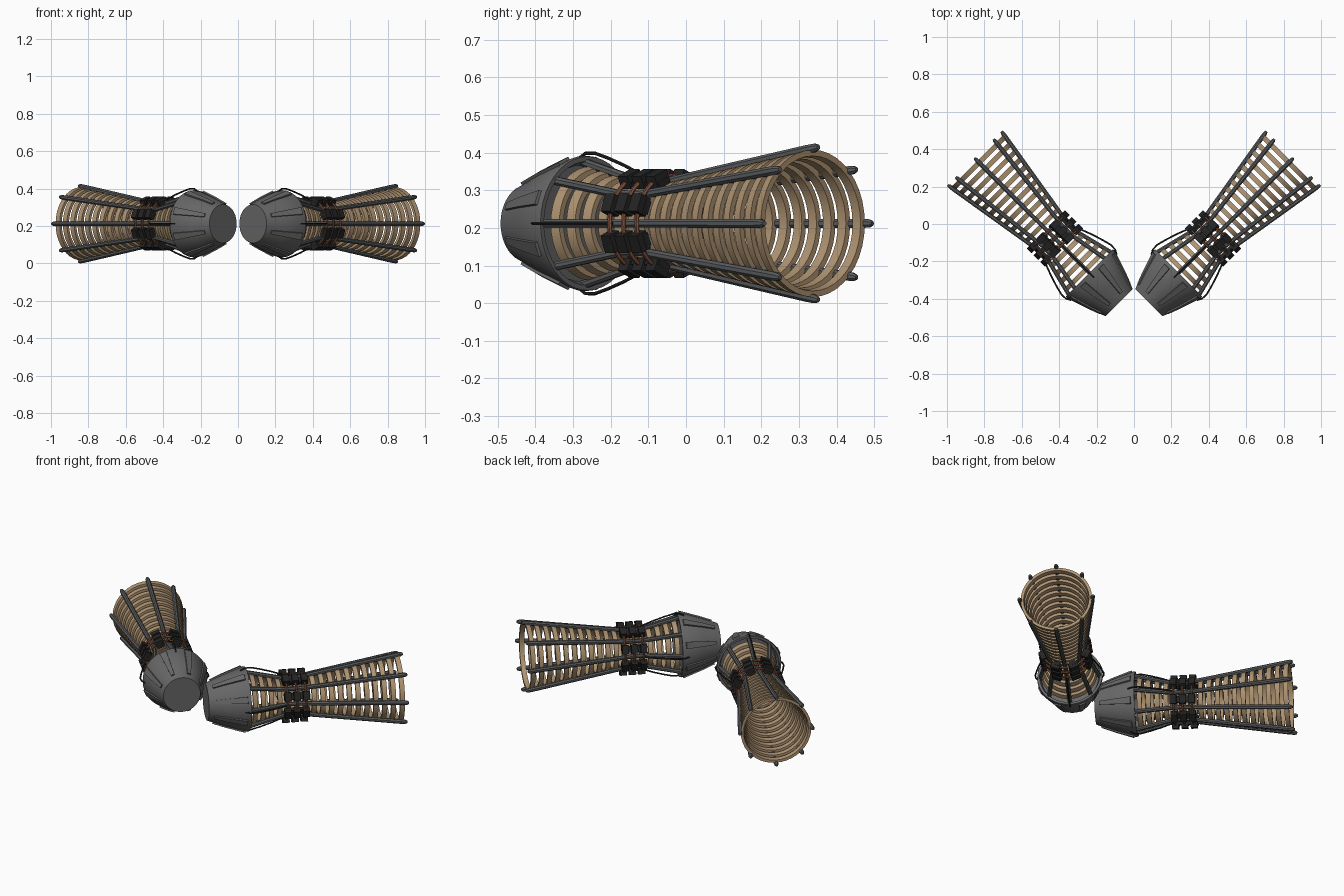
import bpy, bmesh, math
from mathutils import Vector

if "Cube" in bpy.data.objects:
    bpy.data.objects.remove(bpy.data.objects["Cube"])

# Axis of the right-hand unit: starts at the nose and runs diagonally back
NOSE = Vector((0.08, -0.42, 0.212))
AXIS = Vector((1, 1, 0)).normalized()
SIDE = Vector((1, -1, 0)).normalized()
UP = Vector((0, 0, 1))


def material(name, rgb):
    m = bpy.data.materials.new(name)
    m.diffuse_color = (*rgb, 1)
    m.use_nodes = True
    m.node_tree.nodes["Principled BSDF"].inputs["Base Color"].default_value = m.diffuse_color
    return m


GREY = material("shell grey", (0.135, 0.135, 0.135))
STEEL = material("rod grey", (0.10, 0.105, 0.11))
TAN = material("ring tan", (0.42, 0.29, 0.165))
BLACK = material("block black", (0.018, 0.018, 0.018))
COPPER = material("copper", (0.24, 0.085, 0.045))


def place(t, r, a, side=0.0):
    """World point: distance t along the axis, radius r at angle a, sideways offset."""
    radial = SIDE * math.cos(a) + UP * math.sin(a)
    tangent = UP * math.cos(a) - SIDE * math.sin(a)
    return NOSE + AXIS * t + radial * r + tangent * side


def bridge(bm, rows, close_rows=False):
    n = len(rows[0])
    pairs = list(zip(rows, rows[1:])) + ([(rows[-1], rows[0])] if close_rows else [])
    for a, b in pairs:
        for i in range(n):
            j = (i + 1) % n
            bm.faces.new((a[i], a[j], b[j], b[i]))


def lathe(bm, profile, loop=False, segs=40):
    rows = [[bm.verts.new(place(t, r, math.tau * i / segs)) for i in range(segs)]
            for t, r in profile]
    bridge(bm, rows, loop)
    if not loop:
        bm.faces.new(rows[0])
        bm.faces.new(rows[-1])


def sweep(bm, path, a, sides=8):
    """Sweep a section along (t, r, half width, half height) stations at angle a."""
    rows = []
    k = 1 / math.cos(math.pi / sides)
    for i, (t, r, w, h) in enumerate(path):
        p, q = path[max(i - 1, 0)], path[min(i + 1, len(path) - 1)]
        d = Vector((q[0] - p[0], q[1] - p[1])).normalized()
        row = []
        for s in range(sides):
            b = math.tau * (s + 0.5) / sides
            u, v = w * k * math.cos(b), h * k * math.sin(b)
            row.append(bm.verts.new(place(t - d.y * v, r + d.x * v, a, u)))
        rows.append(row)
    bridge(bm, rows)
    bm.faces.new(rows[0])
    bm.faces.new(rows[-1])


def finish(bm, name, mat):
    bmesh.ops.recalc_face_normals(bm, faces=bm.faces)
    me = bpy.data.meshes.new(name)
    bm.to_mesh(me)
    bm.free()
    me.materials.append(mat)
    ob = bpy.data.objects.new(name, me)
    bpy.context.collection.objects.link(ob)
    bpy.ops.object.select_all(action='DESELECT')
    ob.select_set(True)
    bpy.context.view_layer.objects.active = ob
    bpy.ops.object.shade_smooth_by_angle(angle=math.radians(35))
    mod = ob.modifiers.new("mirror", 'MIRROR')
    mod.use_mirror_merge = False


def cage_radius(t):
    """Hourglass line followed by rods and rings."""
    if t < 0.46:
        return 0.10 + (0.46 - t) * 0.25
    return 0.10 + (t - 0.46) * 0.163


RODS = [math.tau * i / 8 for i in range(8)]
GAPS = [a + math.tau / 16 for a in RODS]

# Nose shell: truncated cone with a closed back
bm = bmesh.new()
lathe(bm, [(0, 0.103), (0.10, 0.142), (0.215, 0.18), (0.225, 0.178), (0.225, 0.165), (0.20, 0.155)])
finish(bm, "nose_shell", GREY)

# Tapered panels on the shell, between the rods
bm = bmesh.new()
for a in GAPS:
    sweep(bm, [(0.03, 0.116, 0.010, 0.006), (0.10, 0.143, 0.014, 0.006),
               (0.205, 0.178, 0.020, 0.006)], a, 4)
finish(bm, "shell_panels", GREY)

# Long rods forming the cage, with tapered tips
bm = bmesh.new()
for a in RODS:
    sweep(bm, [(t, cage_radius(t), w, w) for t, w in
               ((0.20, 0.011), (0.42, 0.011), (0.50, 0.011), (1.05, 0.012), (1.08, 0.011), (1.092, 0.006))], a)
finish(bm, "cage_rods", STEEL)

# Tan hoops inside the rods
bm = bmesh.new()
for i in range(18):
    t = 0.25 + i * 0.0475
    r, slope = cage_radius(t) - 0.004, (-0.25 if t < 0.46 else 0.163) * 0.013
    lathe(bm, [(t - 0.013, r - slope), (t + 0.013, r + slope),
               (t + 0.013, r + slope - 0.016), (t - 0.013, r - slope - 0.016)], True)
finish(bm, "cage_hoops", TAN)

# Waist clamps: three black blocks on a strip, in eight columns
bm = bmesh.new()
for a in GAPS:
    sweep(bm, [(0.415, 0.116, 0.018, 0.010), (0.555, 0.116, 0.018, 0.010)], a, 4)
    for t in (0.434, 0.485, 0.536):
        sweep(bm, [(t - 0.018, 0.128, 0.025, 0.018), (t + 0.018, 0.128, 0.025, 0.018)], a, 4)
finish(bm, "waist_blocks", BLACK)

# Copper windings linking the blocks
bm = bmesh.new()
for t in (0.434, 0.485, 0.536):
    lathe(bm, [(t + 0.006 * math.cos(b), 0.127 + 0.006 * math.sin(b))
               for b in (math.tau * i / 6 for i in range(6))], True)
finish(bm, "copper_windings", COPPER)

# Thin cables arching from the shell rim to the waist
bm = bmesh.new()
for a in RODS[::2]:
    sweep(bm, [(t, r, 0.004, 0.004) for t, r in
               ((0.19, 0.172), (0.215, 0.186), (0.25, 0.187), (0.30, 0.174), (0.36, 0.155), (0.41, 0.136), (0.44, 0.122))], a, 6)
finish(bm, "cables", BLACK)
